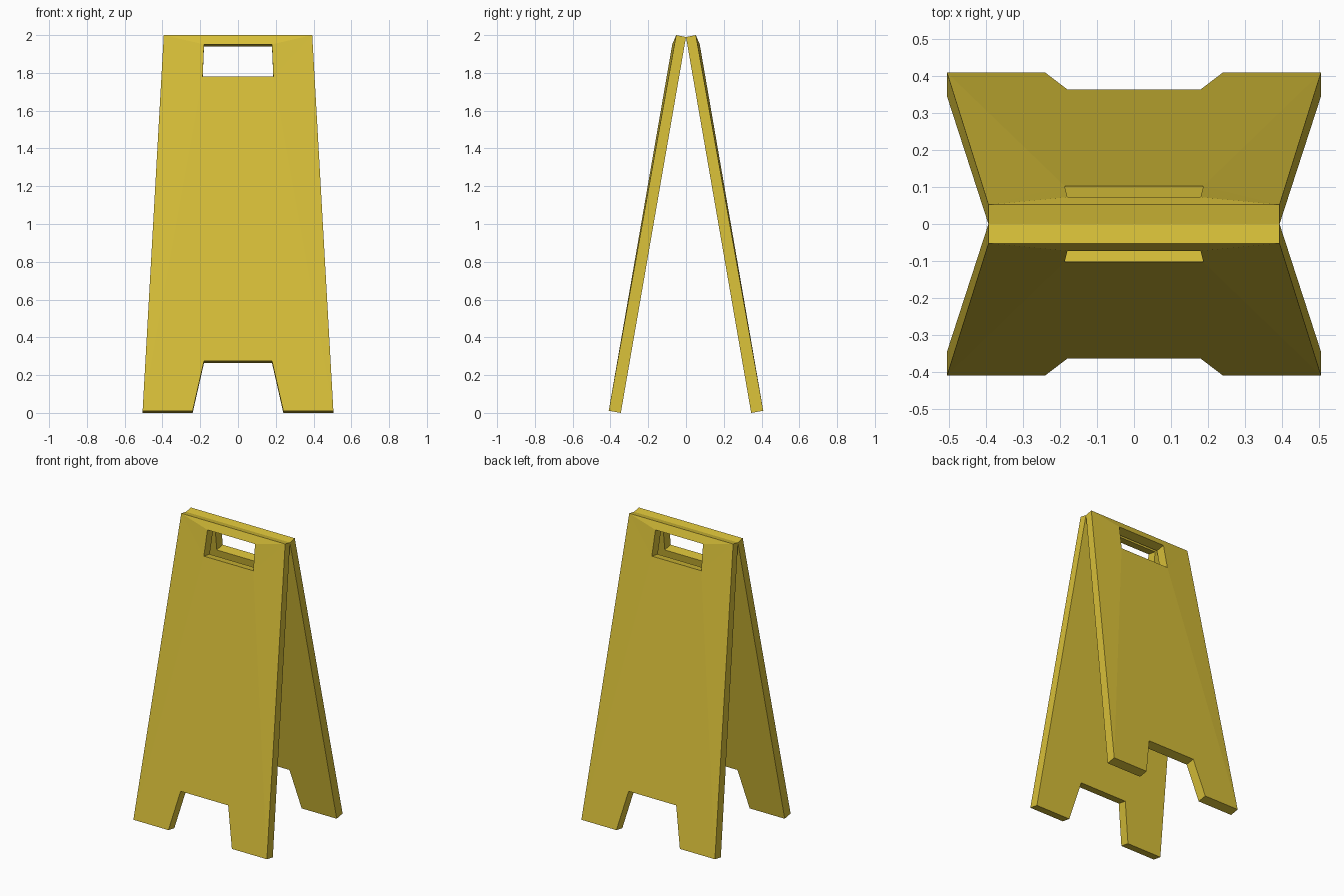
import bpy, bmesh

if "Cube" in bpy.data.objects:
    bpy.data.objects.remove(bpy.data.objects["Cube"])

THICK, SLOPE = 0.065, 0.1734      # board thickness, lean (y per z)
TOP = 1.99                        # height of the ridge where boards meet

mat = bpy.data.materials.new("yellow_plastic")
mat.diffuse_color = (0.68, 0.52, 0.04, 1)
mat.use_nodes = True
mat.node_tree.nodes["Principled BSDF"].inputs["Base Color"].default_value = mat.diffuse_color

# Right half of the board outline: name -> (x, z) on the inner face
PTS = {
    "top": (0.393, TOP), "hole_top": (0.18, 1.94), "hole_low": (0.187, 1.77),
    "notch": (0.18, 0.264), "foot_in": (0.24, 0.0), "foot_out": (0.505, 0.0),
}
# Patches of one side, and patches spanning the middle
SIDE = [("top", "hole_low", "hole_top"), ("top", "foot_out", "hole_low"),
        ("hole_low", "foot_out", "notch"), ("foot_out", "foot_in", "notch")]
MIDDLE = [("top", "hole_top"), ("hole_low", "notch")]
# Edge walls of one side, and walls spanning the middle
SIDE_WALL = [("top", "foot_out"), ("foot_out", "foot_in"),
             ("foot_in", "notch"), ("hole_top", "hole_low")]
MIDDLE_WALL = ["top", "notch", "hole_top", "hole_low"]


def board(name, d):
    """One leaning board; d = -1 front, 1 back."""
    bm = bmesh.new()
    v = {}
    for key, (x, z) in PTS.items():
        y = (TOP - z) * SLOPE
        outer = (0.052, 2.0) if key == "top" else (y + THICK * 0.985, z + THICK * 0.171)
        for s in (-1, 1):
            v[key, s, 0] = bm.verts.new((s * x, d * y, z))
            v[key, s, 1] = bm.verts.new((s * x, d * outer[0], outer[1]))
    # inner and outer faces
    for k in (0, 1):
        for s in (-1, 1):
            for tri in SIDE:
                bm.faces.new([v[p, s, k] for p in tri])
        for a, b in MIDDLE:
            bm.faces.new([v[a, -1, k], v[a, 1, k], v[b, 1, k], v[b, -1, k]])
    # walls around the outline, notch and handle hole
    for s in (-1, 1):
        for a, b in SIDE_WALL:
            bm.faces.new([v[a, s, 0], v[b, s, 0], v[b, s, 1], v[a, s, 1]])
    for a in MIDDLE_WALL:
        bm.faces.new([v[a, -1, 0], v[a, 1, 0], v[a, 1, 1], v[a, -1, 1]])
    bmesh.ops.recalc_face_normals(bm, faces=bm.faces)
    me = bpy.data.meshes.new(name)
    bm.to_mesh(me)
    bm.free()
    me.materials.append(mat)
    bpy.context.collection.objects.link(bpy.data.objects.new(name, me))


board("front_board", -1)
board("back_board", 1)
